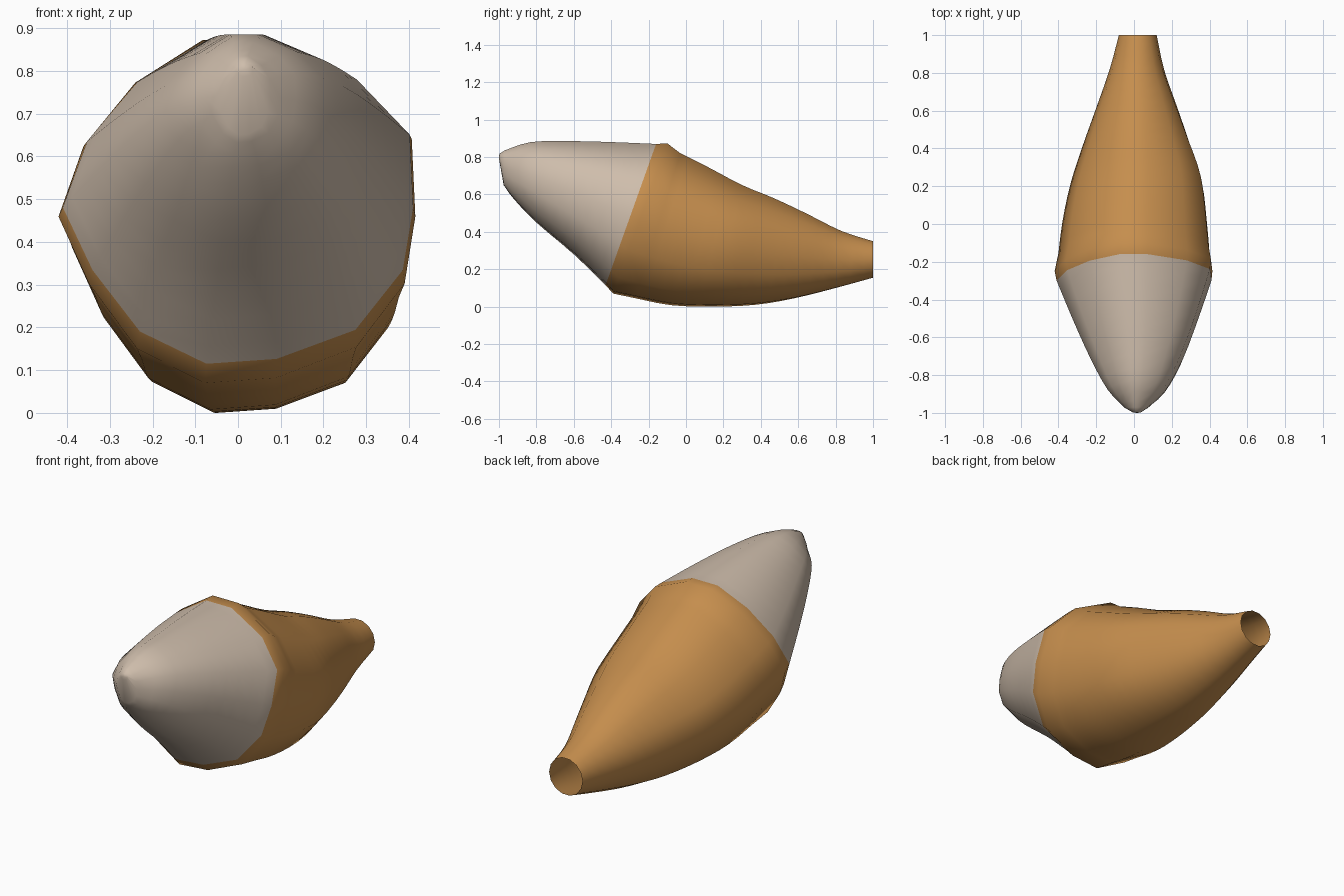
import bpy, bmesh, math

if "Cube" in bpy.data.objects:
    bpy.data.objects.remove(bpy.data.objects["Cube"])

# Slightly lopsided 14-sided cross-section, clockwise from the top
SECTION = [(0.18, 1.0), (0.68, 0.76), (0.98, 0.42), (1.0, -0.03), (0.94, -0.42),
           (0.67, -0.79), (0.22, -0.97), (-0.18, -1.0), (-0.56, -0.8), (-0.83, -0.42),
           (-1.0, -0.03), (-0.86, 0.38), (-0.57, 0.75), (-0.19, 1.0)]
SIDES = len(SECTION)

# Tilted rings from tip to root: top (y, z), bottom (y, z), left x, right x
TIP = [
    (-0.997, 0.818, -0.999, 0.787, -0.005, 0.035),
    (-0.97, 0.835, -0.975, 0.65, -0.05, 0.075),
    (-0.83, 0.88, -0.92, 0.575, -0.14, 0.17),
    (-0.62, 0.885, -0.80, 0.45, -0.23, 0.26),
    (-0.40, 0.88, -0.60, 0.28, -0.325, 0.34),
    (-0.16, 0.87, -0.43, 0.115, -0.41, 0.41),
]
BODY = [
    (-0.10, 0.873, -0.39, 0.07, -0.42, 0.415),
    (-0.03, 0.82, -0.27, 0.045, -0.40, 0.40),
    (0.12, 0.745, -0.08, 0.008, -0.378, 0.385),
    (0.30, 0.65, 0.14, 0.0, -0.335, 0.36),
    (0.47, 0.58, 0.37, 0.01, -0.27, 0.297),
    (0.65, 0.495, 0.58, 0.045, -0.20, 0.23),
    (0.83, 0.405, 0.80, 0.10, -0.13, 0.16),
    (1.0, 0.35, 1.0, 0.155, -0.08, 0.12),
]

def material(name, rgb):
    m = bpy.data.materials.new(name)
    m.diffuse_color = (*rgb, 1.0)
    m.use_nodes = True
    m.node_tree.nodes["Principled BSDF"].inputs["Base Color"].default_value = m.diffuse_color
    return m

def smooth_rings(rings, steps=3):
    """Catmull-Rom interpolation between rings."""
    out = []
    n = len(rings)
    for k in range(n - 1):
        p0, p1, p2, p3 = (rings[min(max(k + d, 0), n - 1)] for d in (-1, 0, 1, 2))
        for s in range(steps):
            t = s / steps
            out.append(tuple(
                0.5 * (2 * b + (c - a) * t + (2 * a - 5 * b + 4 * c - d) * t * t
                       + (3 * b - a - 3 * c + d) * t ** 3)
                for a, b, c, d in zip(p0, p1, p2, p3)))
    return out + [rings[-1]]

def add_ring(bm, ring):
    ty, tz, by, bz, xl, xr = ring
    # the cross-section becomes round towards the narrow root
    roundness = min(max((ty - 0.4) / 0.6, 0), 1)
    verts = []
    for i, (u, w) in enumerate(SECTION):
        a = 2 * math.pi * (i + 0.5) / SIDES
        u += (math.sin(a) - u) * roundness
        w += (math.cos(a) / math.cos(math.pi / SIDES) - w) * roundness
        verts.append(bm.verts.new((
            (xl + xr) / 2 + u * (xr - xl) / 2,
            (ty + by) / 2 + w * (ty - by) / 2,
            (tz + bz) / 2 + w * (tz - bz) / 2)))
    return verts

# Bushy tail: closed pale tip, raised lip, open root
tip = TIP[:1] + smooth_rings(TIP[1:])
body = BODY[:1] + smooth_rings(BODY[1:])
bm = bmesh.new()
rings = [add_ring(bm, r) for r in tip + body]
point = bm.verts.new((0.015, -1.0, 0.803))
for i in range(SIDES):
    j = (i + 1) % SIDES
    bm.faces.new((point, rings[0][i], rings[0][j]))
    for k in range(len(rings) - 1):
        f = bm.faces.new((rings[k][i], rings[k + 1][i], rings[k + 1][j], rings[k][j]))
        f.material_index = 1 if k >= len(tip) - 1 else 0
bmesh.ops.recalc_face_normals(bm, faces=bm.faces)
for f in bm.faces:
    f.smooth = True

mesh = bpy.data.meshes.new("bushy_tail")
bm.to_mesh(mesh)
bm.free()
mesh.materials.append(material("pale_beige", (0.62, 0.51, 0.41)))
mesh.materials.append(material("orange_fur", (0.56, 0.27, 0.075)))
tail = bpy.data.objects.new("bushy_tail", mesh)
bpy.context.collection.objects.link(tail)
